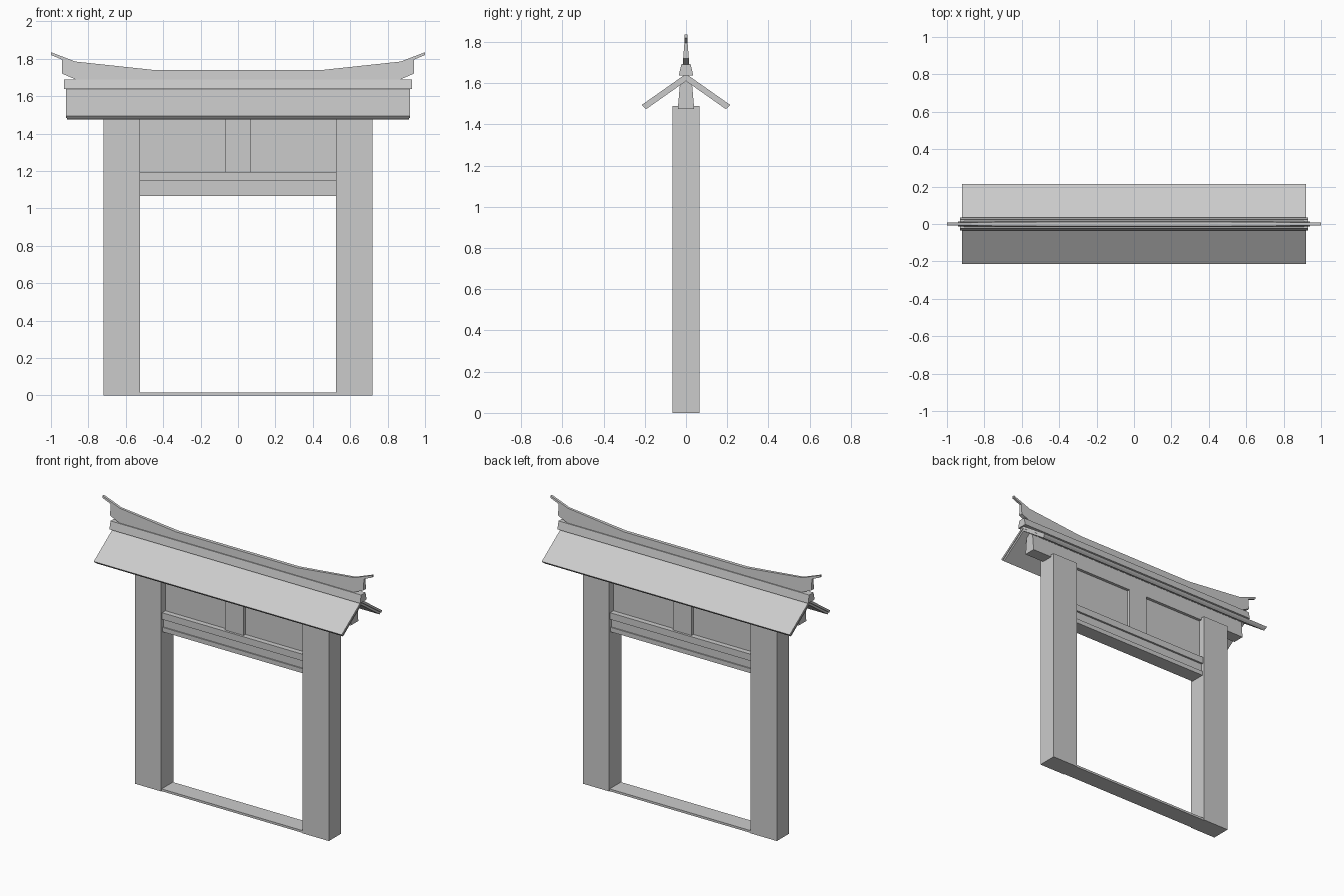
import bpy
import bmesh

cube = bpy.data.objects.get("Cube")
if cube:
    bpy.data.objects.remove(cube, do_unlink=True)

grey = bpy.data.materials.new("plain_grey")
grey.use_nodes = True
colour = (0.6, 0.6, 0.6, 1)
grey.diffuse_color = colour
grey.node_tree.nodes["Principled BSDF"].inputs["Base Color"].default_value = colour


def finish(name, bm):
    bmesh.ops.recalc_face_normals(bm, faces=bm.faces)
    mesh = bpy.data.meshes.new(name)
    bm.to_mesh(mesh)
    bm.free()
    mesh.materials.append(grey)
    obj = bpy.data.objects.new(name, mesh)
    bpy.context.collection.objects.link(obj)
    return obj


def extrude_x(name, profile, x0, x1):
    """Run a (y, z) profile along x."""
    bm = bmesh.new()
    face = bm.faces.new([bm.verts.new((x0, y, z)) for y, z in profile])
    new = bmesh.ops.extrude_face_region(bm, geom=[face])["geom"]
    moved = [v for v in new if isinstance(v, bmesh.types.BMVert)]
    bmesh.ops.translate(bm, verts=moved, vec=(x1 - x0, 0, 0))
    return finish(name, bm)


def bar(name, x0, x1, z0, z1, low, high=None):
    """Beam with half depth low at the bottom and high at the top."""
    high = low if high is None else high
    return extrude_x(name, [(-low, z0), (low, z0), (high, z1), (-high, z1)], x0, x1)


# Pillars and threshold
OPENING = 0.525
bar("left_pillar", OPENING, 0.72, 0, 1.49, 0.065)
bar("right_pillar", -0.72, -OPENING, 0, 1.49, 0.065)
bar("threshold", -OPENING, OPENING, 0, 0.015, 0.06)

# Lintel rails, upper panel and centre strut
for name, z0, z1, depth in (("lintel_bottom_rail", 1.065, 1.095, 0.05),
                            ("lintel_web", 1.095, 1.15, 0.042),
                            ("lintel_top_rail", 1.15, 1.195, 0.055),
                            ("upper_panel", 1.195, 1.49, 0.02)):
    bar(name, -OPENING, OPENING, z0, z1, depth)
bar("centre_strut", -0.07, 0.07, 1.195, 1.49, 0.04)

# Head beam carrying the roof
bar("head_beam", -0.865, 0.865, 1.475, 1.62, 0.04, 0.027)

# Two-layer roof slopes
for side, s in (("front", -1), ("back", 1)):
    extrude_x(side + "_roof_tiles",
              [(0, 1.645), (s * 0.215, 1.494), (s * 0.205, 1.483), (0, 1.627)],
              -0.92, 0.92)
    extrude_x(side + "_roof_boards",
              [(0, 1.627), (s * 0.205, 1.483), (s * 0.193, 1.474), (0, 1.61)],
              -0.915, 0.915)

# Ridge base
bar("ridge_base", -0.93, 0.93, 1.638, 1.69, 0.035, 0.023)

# Swept ridge crest, thinner towards the top
half = [(0.45, 1.74), (0.87, 1.785), (1.0, 1.835), (1.0, 1.82),
        (0.94, 1.795), (0.94, 1.72), (0.87, 1.69)]
outline = half + [(-x, z) for x, z in reversed(half)]
bm = bmesh.new()
sides = []
for s in (-1, 1):
    ring = []
    for x, z in outline:
        depth = max(0.008, 0.016 - 0.08 * (z - 1.69))
        ring.append(bm.verts.new((x, s * depth, z)))
    bm.faces.new(ring)
    sides.append(ring)
for i in range(len(outline)):
    j = (i + 1) % len(outline)
    bm.faces.new((sides[0][i], sides[0][j], sides[1][j], sides[1][i]))
finish("ridge_crest", bm)
